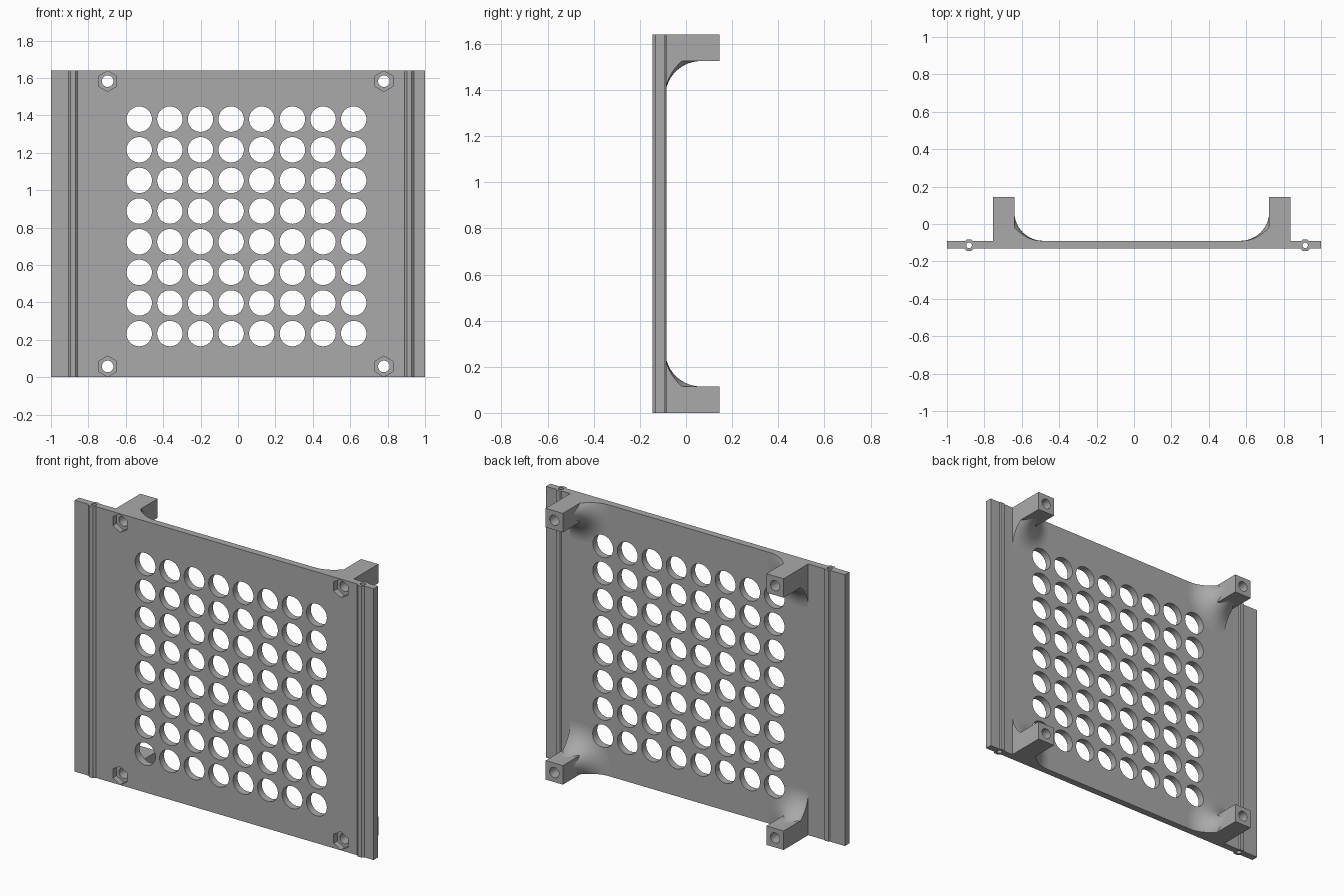
import bpy, bmesh, math
from mathutils import Matrix, Vector

cube = bpy.data.objects.get("Cube")
if cube:
    bpy.data.objects.remove(cube, do_unlink=True)

H = 1.64                      # panel height
FRONT, BACK = -0.132, -0.09   # panel faces
TIP = 0.1445                  # back end of the posts
HALF = 0.0575                 # half width of a post
FLARE = 0.155                 # fillet radius at the post foot
ROD_X, ROD_Y = (-0.882, 0.915), -0.114
POST_X = (-0.697, 0.78)

grey = bpy.data.materials.new("plain grey")
grey.use_nodes = True
grey.diffuse_color = (0.4, 0.4, 0.4, 1)
grey.node_tree.nodes["Principled BSDF"].inputs["Base Color"].default_value = (0.4, 0.4, 0.4, 1)


def add_box(bm, lo, hi):
    lo, hi = Vector(lo), Vector(hi)
    mat = Matrix.Translation((lo + hi) / 2) @ Matrix.Diagonal((*(hi - lo), 1))
    bmesh.ops.create_cube(bm, size=1, matrix=mat)


def add_prism(bm, x, z, r, y0, y1, sides):
    """Prism along y with a corner pointing up."""
    mat = Matrix.Translation((x, (y0 + y1) / 2, z)) @ Matrix.Rotation(math.pi / 2, 4, 'X')
    bmesh.ops.create_cone(bm, cap_ends=True, segments=sides, radius1=r, radius2=r,
                          depth=y1 - y0, matrix=mat)


def add_rod(bm, x, r, sides, extra=0.0):
    """Upright prism with flat sides facing front and back."""
    mat = Matrix.Translation((x, ROD_Y, H / 2)) @ Matrix.Rotation(math.pi / sides, 4, 'Z')
    bmesh.ops.create_cone(bm, cap_ends=True, segments=sides, radius1=r, radius2=r,
                          depth=H + extra, matrix=mat)


def make(name, build):
    bm = bmesh.new()
    build(bm)
    bmesh.ops.recalc_face_normals(bm, faces=bm.faces)
    me = bpy.data.meshes.new(name)
    bm.to_mesh(me)
    bm.free()
    me.materials.append(grey)
    ob = bpy.data.objects.new(name, me)
    bpy.context.collection.objects.link(ob)
    return ob


def combine(ob, build, op='DIFFERENCE'):
    """Apply a boolean with a temporary solid."""
    tool = make("tool", build)
    mod = ob.modifiers.new("cut", 'BOOLEAN')
    mod.operation, mod.solver, mod.object = op, 'EXACT', tool
    bpy.context.view_layer.objects.active = ob
    bpy.ops.object.modifier_apply(modifier=mod.name)
    bpy.data.objects.remove(tool, do_unlink=True)


def smooth(ob):
    bpy.ops.object.select_all(action='DESELECT')
    ob.select_set(True)
    bpy.context.view_layer.objects.active = ob
    bpy.ops.object.shade_smooth_by_angle(angle=math.radians(30))


# Tools shared by the panel and the posts
def vent_holes(bm):
    for i in range(8):
        for j in range(8):
            add_prism(bm, -0.528 + 0.1638 * i, 0.233 + 0.1638 * j, 0.068, -0.3, 0, 40)


def screw_holes(bm):
    for x in POST_X:
        for z in (HALF, H - HALF):
            add_prism(bm, x, z, 0.031, -0.3, 0.3, 32)


def nut_recesses(bm):
    for x in POST_X:
        for z in (HALF, H - HALF):
            add_prism(bm, x, z, 0.055, -0.3, FRONT + 0.035, 6)


def rod_slots(bm):
    for x in ROD_X:
        add_rod(bm, x, 0.033, 8, 0.1)


# Perforated panel
panel = make("panel", lambda bm: add_box(bm, (-1, FRONT, 0), (1, BACK, H)))
for tool in (vent_holes, screw_holes, nut_recesses, rod_slots):
    combine(panel, tool)
smooth(panel)

# Hollow hinge rods
for side, x in zip(("right", "left"), ROD_X):
    rod = make(side + "_hinge_rod", lambda bm: add_rod(bm, x, 0.033, 8))
    combine(rod, lambda bm: add_rod(bm, x, 0.015, 16, 0.1))
    smooth(rod)


# Corner posts with a flared foot, trimmed flush on the outer sides
def flare(bm, x, z, steps=14):
    ring = [Vector((x, BACK, z))]
    for k in range(steps + 1):
        a = math.pi / 2 * k / steps
        ring.append(Vector((x + HALF - 0.0005 + FLARE * (1 - math.sin(a)),
                            BACK + FLARE * (1 - math.cos(a)), z)))
    ring.append(Vector((x, BACK + FLARE, z)))
    verts = [bm.verts.new(p) for p in ring]
    edges = [bm.edges.new(pair) for pair in zip(verts, verts[1:])]
    bmesh.ops.spin(bm, geom=verts + edges, cent=(x, 0, z), axis=(0, 1, 0),
                   angle=2 * math.pi, steps=64)
    bmesh.ops.remove_doubles(bm, verts=bm.verts, dist=1e-5)


def span(c, out, inner, outer):
    return sorted((c - out * inner, c + out * outer))


def add_block(bm, x, z, sx, sz, inner, outer, y0, y1):
    (x0, x1), (z0, z1) = span(x, sx, inner, outer), span(z, sz, inner, outer)
    add_box(bm, (x0, y0, z0), (x1, y1, z1))


for side, sx, x in (("right", -1, POST_X[0]), ("left", 1, POST_X[1])):
    for level, sz, z in (("lower", -1, HALF), ("upper", 1, H - HALF)):
        post = make(f"{level}_{side}_post", lambda bm: add_block(
            bm, x, z, sx, sz, HALF, 0.1, BACK - 0.02, TIP))
        combine(post, lambda bm: flare(bm, x, z), 'UNION')
        combine(post, lambda bm: add_block(bm, x, z, sx, sz, 0.4, HALF, BACK, 0.3), 'INTERSECT')
        combine(post, screw_holes)
        combine(post, vent_holes)
        smooth(post)
